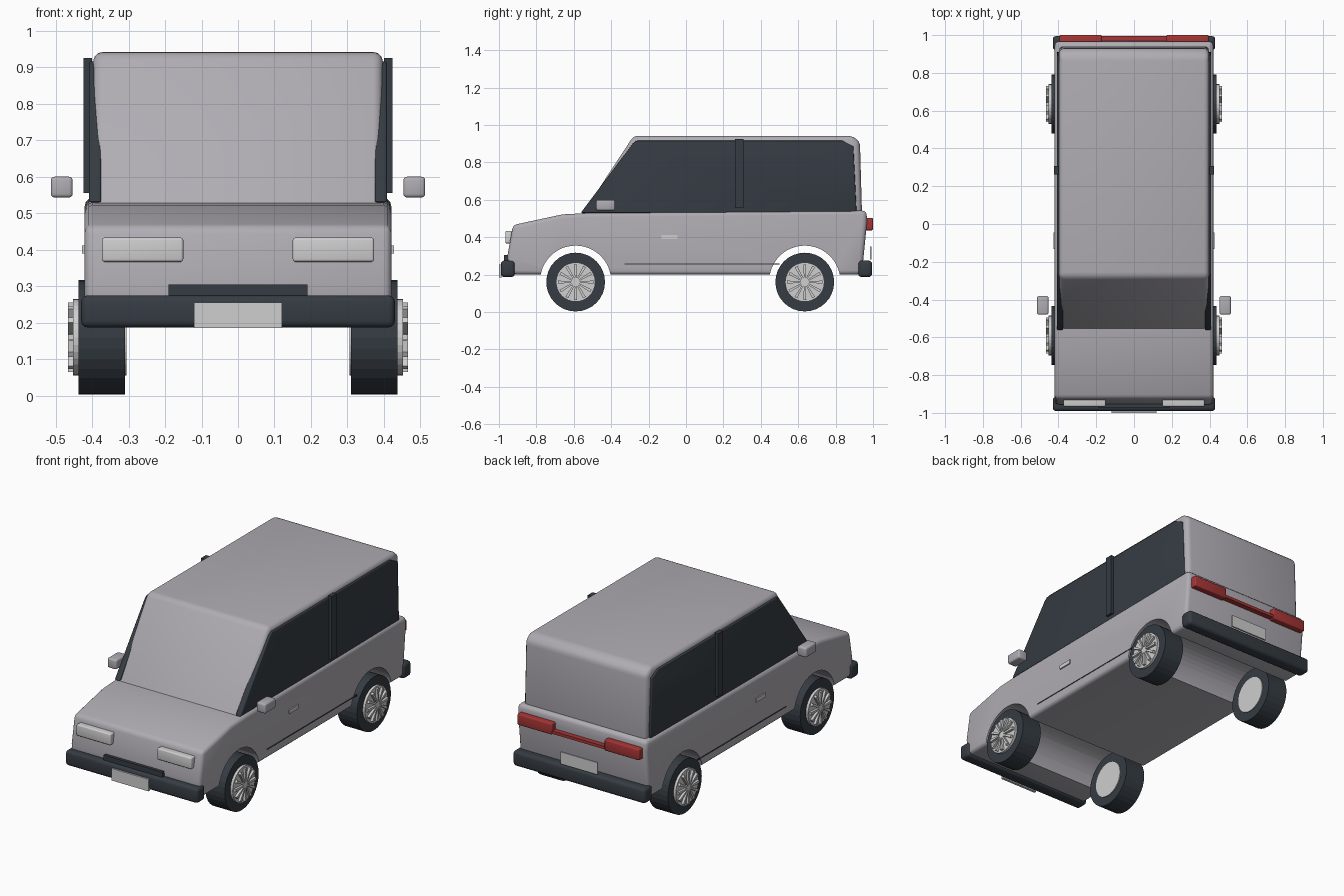
import bpy, bmesh, math
from mathutils import Matrix, Vector

if "Cube" in bpy.data.objects:
    bpy.data.objects.remove(bpy.data.objects["Cube"], do_unlink=True)


def material(name, r, g, b):
    mat = bpy.data.materials.new(name)
    mat.use_nodes = True
    mat.diffuse_color = (r, g, b, 1)
    mat.node_tree.nodes["Principled BSDF"].inputs["Base Color"].default_value = (r, g, b, 1)
    return mat


PAINT = material("silver_paint", 0.43, 0.415, 0.45)
DARK = material("dark_trim", 0.036, 0.045, 0.056)
LIGHT = material("light_grey", 0.62, 0.62, 0.62)
RED = material("tail_red", 0.38, 0.035, 0.035)


def finish(name, bm, mat, smooth=True):
    """Turn a bmesh into a named, coloured object."""
    bmesh.ops.recalc_face_normals(bm, faces=bm.faces)
    mesh = bpy.data.meshes.new(name)
    bm.to_mesh(mesh)
    bm.free()
    mesh.materials.append(mat)
    obj = bpy.data.objects.new(name, mesh)
    bpy.context.collection.objects.link(obj)
    if smooth:
        smooth_shade(obj)
    return obj


def activate(obj):
    bpy.ops.object.select_all(action='DESELECT')
    obj.select_set(True)
    bpy.context.view_layer.objects.active = obj


def smooth_shade(obj):
    activate(obj)
    bpy.ops.object.shade_smooth_by_angle(angle=math.radians(30))


def round_edges(bm, width, segments=3, min_angle=30):
    bmesh.ops.recalc_face_normals(bm, faces=bm.faces)
    bm.normal_update()
    edges = [e for e in bm.edges if e.calc_face_angle(0) > math.radians(min_angle)]
    bmesh.ops.bevel(bm, geom=edges, offset=width, offset_type='OFFSET', segments=segments,
                    profile=0.5, affect='EDGES', clamp_overlap=True)


def prism(name, profile, x0, x1, mat, bevel=0):
    """Extrude a side profile of (y, z) points from x0 to x1."""
    bm = bmesh.new()
    face = bm.faces.new([bm.verts.new((x0, y, z)) for y, z in profile])
    new = bmesh.ops.extrude_face_region(bm, geom=[face])["geom"]
    bmesh.ops.translate(bm, verts=[v for v in new if isinstance(v, bmesh.types.BMVert)],
                        vec=(x1 - x0, 0, 0))
    if bevel:
        round_edges(bm, bevel)
    return finish(name, bm, mat)


def box(name, x, y, z, mat, bevel=0):
    """Box from (low, high) pairs."""
    outline = [(y[0], z[0]), (y[1], z[0]), (y[1], z[1]), (y[0], z[1])]
    return prism(name, outline, x[0], x[1], mat, bevel)


def add_cylinder(bm, x0, x1, y, z, radius, sides=32):
    place = Matrix.Translation(((x0 + x1) / 2, y, z)) @ Matrix.Rotation(math.pi / 2, 4, 'Y')
    bmesh.ops.create_cone(bm, cap_ends=True, segments=sides, radius1=radius, radius2=radius,
                          depth=abs(x1 - x0), matrix=place)


AXLES = {"front": -0.59, "rear": 0.635}
HUB_Z = 0.16
SIDES = {"left": 1, "right": -1}

# Lower body with wheel arches cut across the full width
body = prism("lower_body", [(-0.945, 0.2), (-0.955, 0.3), (-0.925, 0.465), (-0.66, 0.522),
                            (-0.5, 0.53), (0.965, 0.542), (0.968, 0.48), (0.94, 0.2)],
             -0.42, 0.42, PAINT, 0.022)
for end, y in AXLES.items():
    bm = bmesh.new()
    add_cylinder(bm, -0.6, 0.6, y, HUB_Z + 0.005, 0.19, 48)
    cutter = finish(end + "_arch_cutter", bm, PAINT, smooth=False)
    cutter.hide_render = True
    activate(body)
    cut = body.modifiers.new("arch", 'BOOLEAN')
    cut.operation = 'DIFFERENCE'
    cut.solver = 'EXACT'
    cut.object = cutter
    bpy.ops.object.modifier_apply(modifier=cut.name)
    bpy.data.objects.remove(cutter, do_unlink=True)
smooth_shade(body)

# Cabin
prism("cabin", [(-0.577, 0.49), (-0.28, 0.942), (0.89, 0.942), (0.93, 0.91), (0.942, 0.49)],
      -0.397, 0.397, PAINT, 0.03)

# Bumpers, grille and number plates
box("front_bumper", (-0.43, 0.43), (-0.99, -0.915), (0.187, 0.275), DARK, 0.018)
box("rear_bumper", (-0.43, 0.43), (0.92, 0.995), (0.187, 0.275), DARK, 0.018)
box("grille", (-0.19, 0.19), (-0.972, -0.94), (0.265, 0.305), DARK)
box("front_plate", (-0.12, 0.12), (-1.0, -0.985), (0.185, 0.255), LIGHT)
box("rear_plate", (-0.12, 0.12), (0.984, 0.993), (0.28, 0.35), LIGHT)
box("tail_light_strip", (-0.175, 0.175), (0.95, 0.996), (0.443, 0.46), RED)


def add_wheel(name, side, y):
    # Tyre
    bm = bmesh.new()
    add_cylinder(bm, side * 0.31, side * 0.437, y, HUB_Z, 0.157)
    finish(name + "_tyre", bm, DARK, smooth=False)
    # Rim disc with hub and tapered spokes
    bm = bmesh.new()
    add_cylinder(bm, side * 0.305, side * 0.452, y, HUB_Z, 0.105)
    add_cylinder(bm, side * 0.44, side * 0.462, y, HUB_Z, 0.025, 16)
    for i in range(12):
        turn = Matrix.Translation((side * 0.455, y, HUB_Z)) @ Matrix.Rotation(i * math.tau / 12, 4, 'X')
        size = Matrix.Diagonal((0.022, 0.016, 0.075, 1))
        spoke = bmesh.ops.create_cube(bm, size=1, matrix=Matrix.Translation((0, 0, 0.0575)) @ size)
        for v in spoke["verts"]:
            if v.co.z < 0.05:
                v.co.y *= 0.5
        bmesh.ops.transform(bm, matrix=turn, verts=spoke["verts"])
    finish(name + "_rim", bm, LIGHT, smooth=False)


for label, s in SIDES.items():
    # Side glass and door pillar
    prism(label + "_side_window", [(-0.562, 0.53), (-0.55, 0.547), (-0.285, 0.9), (-0.265, 0.916),
                                   (0.835, 0.916), (0.895, 0.885), (0.912, 0.53)],
          s * 0.375, s * 0.408, DARK, 0.005)
    box(label + "_pillar", (s * 0.4, s * 0.423), (0.262, 0.308), (0.555, 0.925), DARK)
    # Door details
    box(label + "_sill_line", (s * 0.415, s * 0.422), (-0.33, 0.5), (0.253, 0.259), DARK)
    box(label + "_door_handle", (s * 0.41, s * 0.427), (-0.132, -0.045), (0.389, 0.412), LIGHT)
    box(label + "_mirror", (s * 0.453, s * 0.513), (-0.48, -0.38), (0.543, 0.6), PAINT, 0.01)
    # Lamps
    box(label + "_headlight", (s * 0.15, s * 0.373), (-0.966, -0.91), (0.367, 0.433), LIGHT, 0.007)
    box(label + "_tail_light", (s * 0.17, s * 0.395), (0.945, 1.0), (0.437, 0.502), RED, 0.007)
    for end, axle_y in AXLES.items():
        add_wheel(label + "_" + end + "_wheel", s, axle_y)
